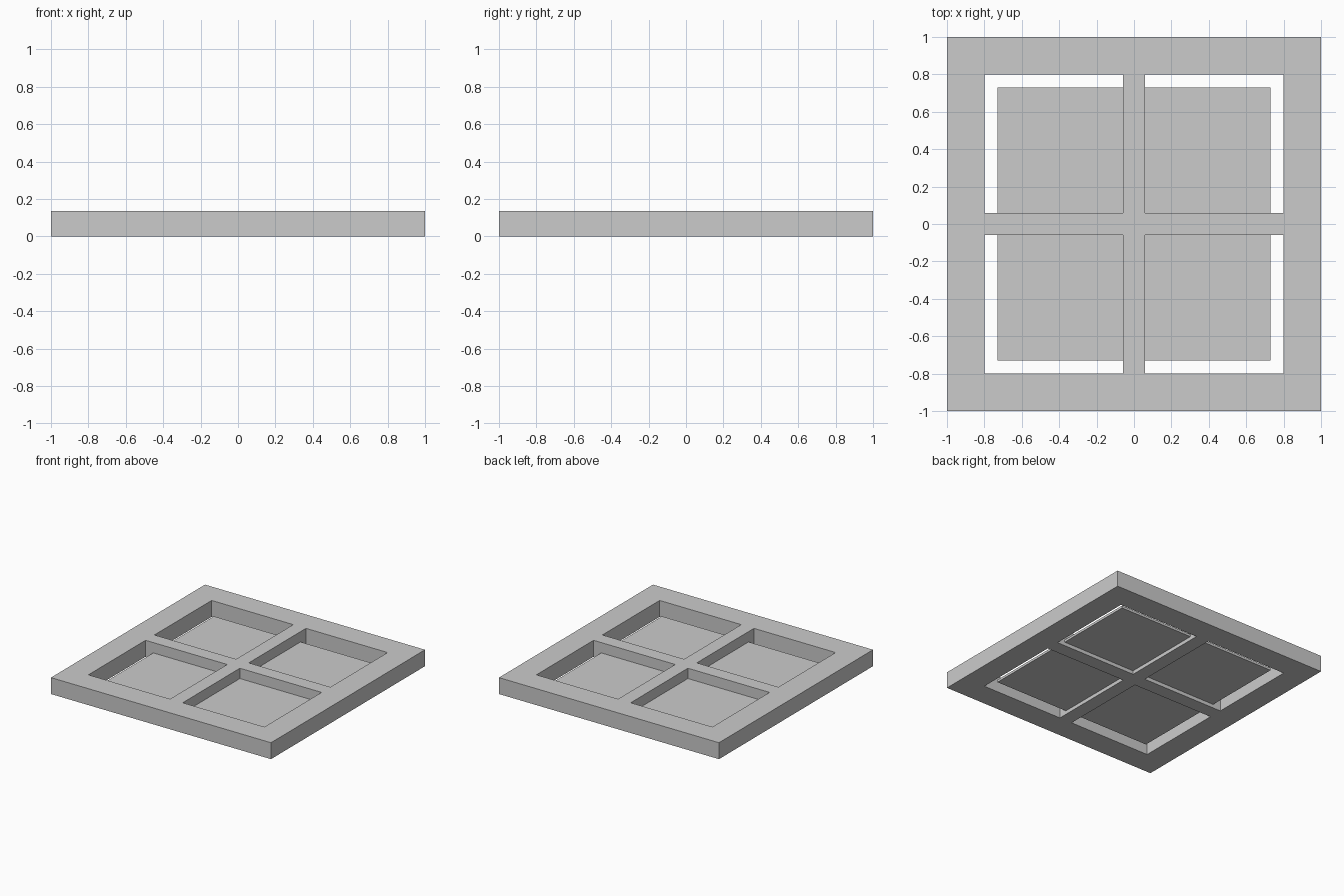
import bpy

if "Cube" in bpy.data.objects:
    bpy.data.objects.remove(bpy.data.objects["Cube"])

H = 0.135      # frame thickness
BORDER = 0.2   # frame member width
INNER = 1 - BORDER
BAR = 0.115    # glazing bar width


def box(name, size, loc):
    bpy.ops.mesh.primitive_cube_add(size=1, location=loc)
    ob = bpy.context.object
    ob.name = name
    ob.scale = size
    bpy.ops.object.transform_apply(location=False, rotation=False, scale=True)
    return ob


# Outer frame: full-length rails, stiles fitted between them
for label_y, label_x, s in (("front", "left", -1), ("back", "right", 1)):
    mid = s * (1 - BORDER / 2)
    box(label_y + "_rail", (2, BORDER, H), (0, mid, H / 2))
    box(label_x + "_stile", (BORDER, 2 * INNER, H), (mid, 0, H / 2))

# Crossing glazing bars: one long, two short halves
box("long_bar", (BAR, 2 * INNER, H), (0, 0, H / 2))
half = INNER - BAR / 2
for label, s in (("left", -1), ("right", 1)):
    box(label + "_cross_bar", (half, BAR, H), (s * (INNER - half / 2), 0, H / 2))

# Thin pane, smaller than the opening so a gap stays around it
box("pane", (1.46, 1.46, 0.02), (0, 0, 0.04))
